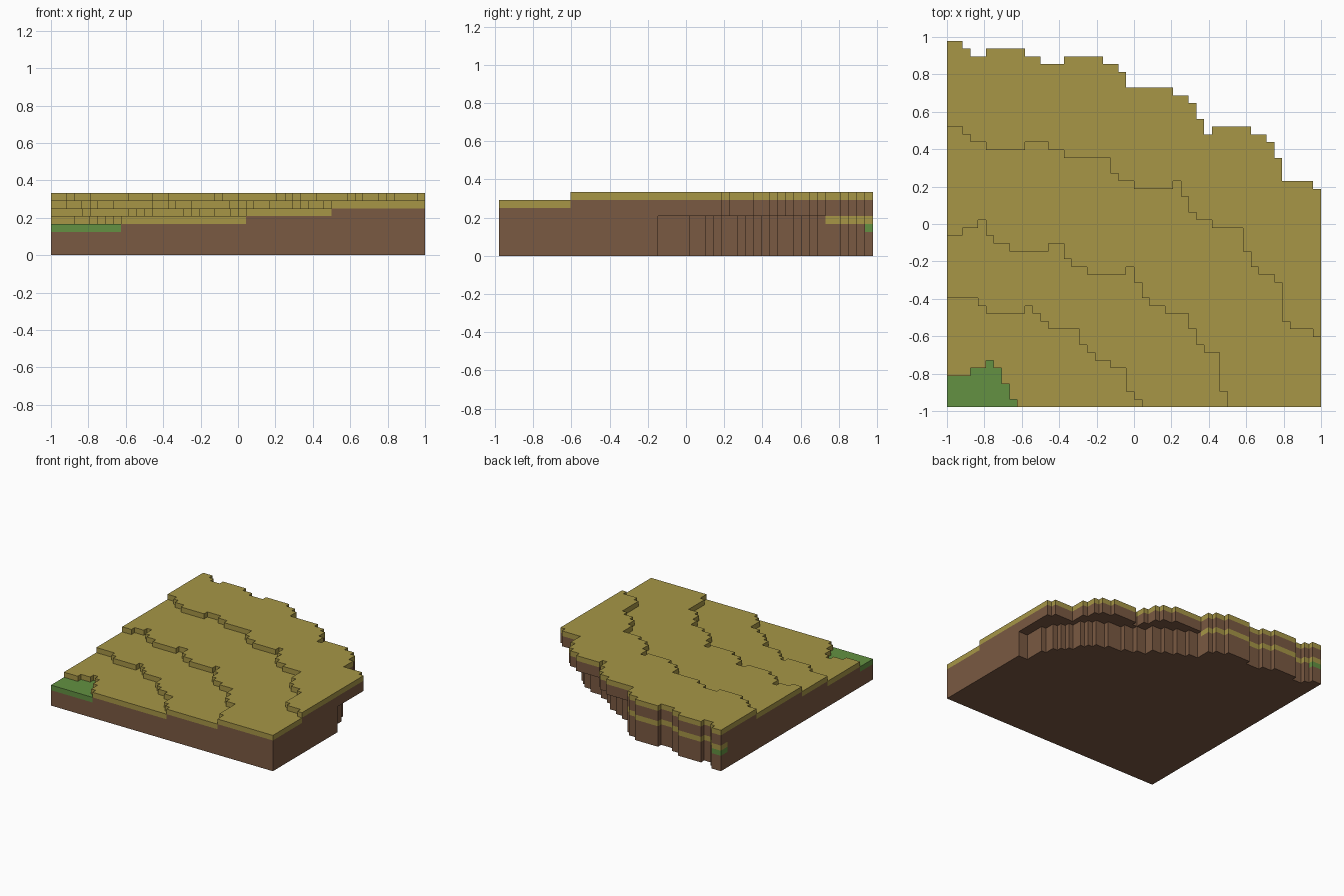
import bpy
import bmesh

CELL = 1 / 24      # size of one terrain block
WIDTH = 48         # blocks across x
HALF_Y = 47 / 48   # half the depth


def make_material(name, colour):
    mat = bpy.data.materials.new(name)
    mat.use_nodes = True
    mat.diffuse_color = (*colour, 1)
    shader = next(n for n in mat.node_tree.nodes if n.type == 'BSDF_PRINCIPLED')
    shader.inputs["Base Color"].default_value = (*colour, 1)
    shader.inputs["Roughness"].default_value = 1
    return mat


def stair_points(stair, x_end):
    """Corners of a stepped line; each entry is (first column, row)."""
    points = []
    steps = [s for s in stair if s[0] < x_end]
    ends = [s[0] for s in steps[1:]] + [x_end]
    for (start, row), end in zip(steps, ends):
        points += [(start, row), (end, row)]
    return points


def slab(name, near, far, bottom, top, material, x_end=WIDTH):
    """Solid slab between two stepped lines, from layer bottom to layer top."""
    outline = []
    for p in stair_points(near, x_end) + stair_points(far, x_end)[::-1]:
        if not outline or p != outline[-1]:
            outline.append(p)
    bm = bmesh.new()
    verts = [bm.verts.new((x * CELL - 1, y * CELL - HALF_Y, bottom * CELL))
             for x, y in outline]
    base = bm.faces.new(verts)
    grown = bmesh.ops.extrude_face_region(bm, geom=[base], use_keep_orig=True)
    raised = [g for g in grown["geom"] if isinstance(g, bmesh.types.BMVert)]
    bmesh.ops.translate(bm, vec=(0, 0, (top - bottom) * CELL), verts=raised)
    bmesh.ops.recalc_face_normals(bm, faces=bm.faces)
    bmesh.ops.triangulate(bm, faces=[f for f in bm.faces if len(f.verts) > 4])
    mesh = bpy.data.meshes.new(name)
    bm.to_mesh(mesh)
    bm.free()
    mesh.materials.append(material)
    obj = bpy.data.objects.new(name, mesh)
    bpy.context.collection.objects.link(obj)
    return obj


cube = bpy.data.objects.get("Cube")
if cube:
    bpy.data.objects.remove(cube, do_unlink=True)

dry_grass = make_material("dry_grass", (0.385, 0.305, 0.062))
green_grass = make_material("green_grass", (0.125, 0.285, 0.054))
soil = make_material("soil", (0.195, 0.100, 0.054))

# Stepped terrace lines, from the front edge to the back edge
front = [(0, 0)]
green_line = [(0, 4), (3, 5), (5, 6), (6, 5), (7, 3), (8, 1), (9, 0)]
low_line = [(0, 14), (4, 13), (5, 12), (10, 13), (11, 12), (12, 11), (13, 10),
            (17, 8), (18, 7), (19, 6), (21, 5), (23, 2), (24, 1), (25, 0)]
middle_line = [(0, 22), (2, 23), (4, 24), (5, 22), (6, 21), (8, 20), (13, 21),
               (15, 19), (16, 18), (18, 17), (23, 18), (24, 16), (25, 14),
               (26, 13), (28, 12), (31, 10), (32, 8), (33, 7), (35, 2), (36, 0)]
high_line = [(0, 36), (2, 35), (3, 34), (5, 33), (10, 34), (13, 33), (15, 32),
             (21, 30), (22, 29), (24, 28), (29, 29), (30, 27), (31, 25),
             (32, 24), (34, 23), (38, 20), (39, 18), (40, 17), (42, 16),
             (43, 11), (44, 10), (47, 9)]
back_line = [(0, 47), (2, 46), (3, 45), (5, 46), (10, 45), (12, 44), (15, 45),
             (20, 44), (22, 43), (23, 41), (29, 40), (31, 39), (32, 37),
             (33, 35), (34, 36), (39, 35), (41, 34), (42, 32), (43, 29), (47, 28)]

# The lower wall follows the back edge, then recedes under an overhang
receding = [(23, 40), (25, 39), (27, 38), (29, 37), (31, 35), (33, 34), (35, 33),
            (38, 32), (40, 31), (41, 30), (42, 28), (43, 27), (44, 26), (45, 24),
            (46, 20)]
lower_line = [s for s in back_line if s[0] < 23] + receding
band_line = [(0, 45), (1, 41)] + receding
patch_line = [(0, 45)] + [s for s in lower_line if s[0] >= 2]

# Lower block
slab("soil_base", front, lower_line, 0, 3, soil)
slab("green_corner", front, green_line, 3, 4, green_grass, 9)
slab("soil_under_low_terrace", green_line, patch_line, 3, 4, soil)
slab("green_back_patch", patch_line, lower_line, 3, 4, green_grass, 2)
slab("low_terrace", green_line, low_line, 4, 5, dry_grass, 25)
slab("soil_under_middle_terrace", low_line, band_line, 4, 5, soil)
slab("dry_back_band", band_line, lower_line, 4, 5, dry_grass, 23)

# Overhanging upper terraces
slab("middle_terrace", low_line, middle_line, 5, 6, dry_grass, 36)
slab("soil_under_high_terrace", middle_line, back_line, 5, 6, soil)
slab("high_terrace", middle_line, high_line, 6, 7, dry_grass)
slab("soil_under_top_terrace", high_line, back_line, 6, 7, soil)
slab("top_terrace", high_line, back_line, 7, 8, dry_grass)
